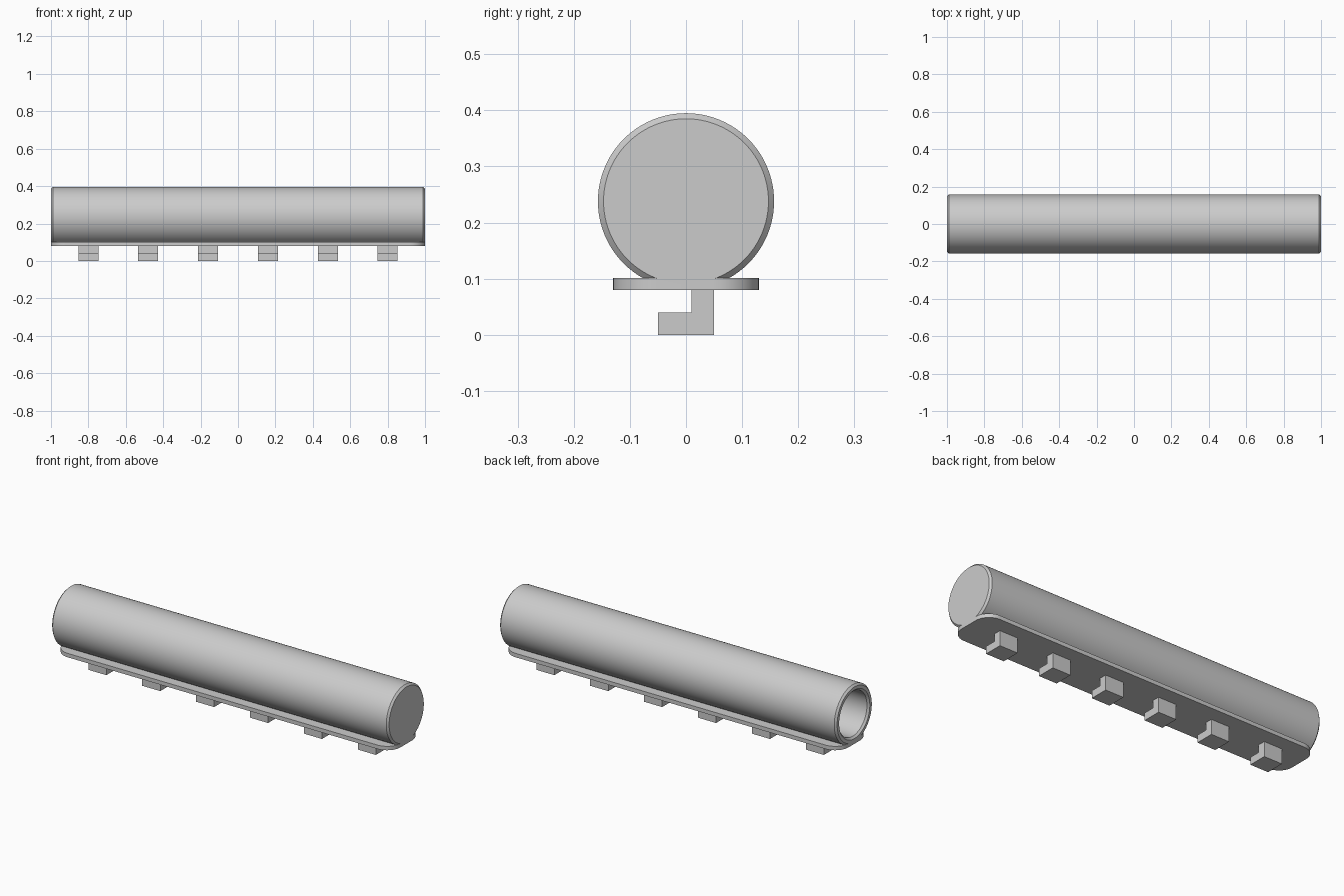
import bpy, bmesh, math
from mathutils import Vector

if "Cube" in bpy.data.objects:
    bpy.data.objects.remove(bpy.data.objects["Cube"])

AXIS_Z = 0.238


def finish(bm, name, smooth=False):
    bmesh.ops.remove_doubles(bm, verts=bm.verts, dist=1e-5)
    bmesh.ops.recalc_face_normals(bm, faces=bm.faces)
    mesh = bpy.data.meshes.new(name)
    bm.to_mesh(mesh)
    bm.free()
    obj = bpy.data.objects.new(name, mesh)
    bpy.context.collection.objects.link(obj)
    if smooth:
        bpy.ops.object.select_all(action='DESELECT')
        obj.select_set(True)
        bpy.context.view_layer.objects.active = obj
        bpy.ops.object.shade_smooth_by_angle(angle=math.radians(30))
    return obj


def lathe_x(name, profile, steps=96):
    bm = bmesh.new()
    verts = [bm.verts.new((x, 0, AXIS_Z + r)) for x, r in profile]
    edges = [bm.edges.new(pair) for pair in zip(verts, verts[1:])]
    bmesh.ops.spin(bm, geom=verts + edges, cent=(0, 0, AXIS_Z), axis=(1, 0, 0),
                   angle=math.tau, steps=steps)
    return finish(bm, name, smooth=True)


def extrude(name, points, offset, smooth=False):
    bm = bmesh.new()
    face = bm.faces.new([bm.verts.new(p) for p in points])
    new = bmesh.ops.extrude_face_region(bm, geom=[face], use_keep_orig=True)
    moved = [g for g in new["geom"] if isinstance(g, bmesh.types.BMVert)]
    bmesh.ops.translate(bm, verts=moved, vec=Vector(offset))
    return finish(bm, name, smooth)


# Tube: open bore at -x, closed chamfered end at +x
lathe_x("tube", [
    (0.97, 0), (0.97, 0.12), (-0.99, 0.12), (-1.0, 0.13),
    (-1.0, 0.147), (-0.99, 0.157), (0.99, 0.157), (1.0, 0.147), (1.0, 0)])

# Base plate with rounded corners
R, HX, HY = 0.08, 1.0, 0.13
outline = []
for i, (sx, sy) in enumerate([(1, 1), (-1, 1), (-1, -1), (1, -1)]):
    for k in range(13):
        a = math.pi / 2 * (i + k / 12)
        outline.append((sx * (HX - R) + R * math.cos(a),
                        sy * (HY - R) + R * math.sin(a), 0.08))
extrude("base_plate", outline, (0, 0, 0.021), smooth=True)

# Row of L-shaped hooks below the plate
W = 0.107
hook = [(-0.05, 0), (0.05, 0), (0.05, 0.082), (0.01, 0.082), (0.01, 0.04), (-0.05, 0.04)]
for i in range(6):
    x = -0.8 + 0.32 * i - W / 2
    extrude(f"hook_{i + 1}", [(x, y, z) for y, z in hook], (W, 0, 0))
